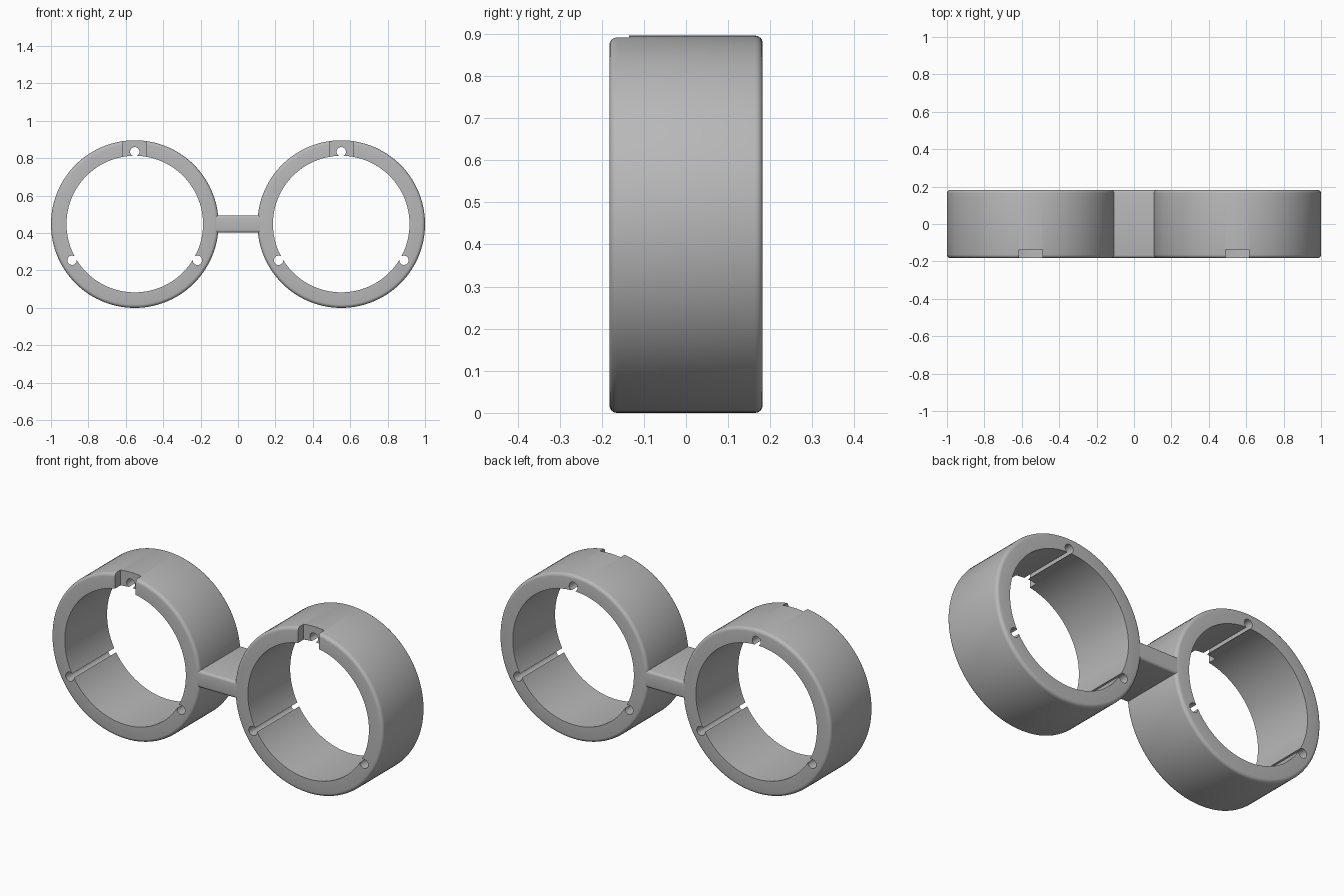
import bpy
import bmesh
from math import radians, sin, cos, pi
from mathutils import Matrix, Vector

RING_X, RING_Z = 0.552, 0.448
OUTER, INNER, HALF_DEPTH = 0.448, 0.365, 0.182
ROUND = 0.018

if "Cube" in bpy.data.objects:
    bpy.data.objects.remove(bpy.data.objects["Cube"], do_unlink=True)

# Single matte grey
grey = bpy.data.materials.new("plain_grey")
grey.use_nodes = True
grey.diffuse_color = (0.48, 0.48, 0.48, 1)
grey.node_tree.nodes["Principled BSDF"].inputs["Base Color"].default_value = grey.diffuse_color


def make_object(name, bm):
    bmesh.ops.recalc_face_normals(bm, faces=bm.faces)
    mesh = bpy.data.meshes.new(name)
    bm.to_mesh(mesh)
    bm.free()
    mesh.materials.append(grey)
    obj = bpy.data.objects.new(name, mesh)
    bpy.context.collection.objects.link(obj)
    return obj


def activate(obj):
    bpy.ops.object.select_all(action="DESELECT")
    obj.select_set(True)
    bpy.context.view_layer.objects.active = obj


def smooth(obj):
    activate(obj)
    bpy.ops.object.shade_smooth_by_angle(angle=radians(30))


def cut(obj, cutter):
    cutter.hide_render = True
    activate(obj)
    mod = obj.modifiers.new("cut", "BOOLEAN")
    mod.operation = "DIFFERENCE"
    mod.solver = "EXACT"
    mod.object = cutter
    bpy.ops.object.modifier_apply(modifier=mod.name)
    bpy.data.objects.remove(cutter, do_unlink=True)


def box(name, size, centre):
    bm = bmesh.new()
    bmesh.ops.create_cube(bm, size=1)
    bmesh.ops.scale(bm, vec=size, verts=bm.verts)
    bmesh.ops.translate(bm, vec=centre, verts=bm.verts)
    return bm


def ring(name, x):
    # Lathed band with rounded outer edges and sharp inner edges
    profile = [(INNER, HALF_DEPTH), (INNER, -HALF_DEPTH)]
    for side in (-1, 1):
        steps = range(5) if side < 0 else range(4, -1, -1)
        for i in steps:
            a = i / 4 * pi / 2
            profile.append((OUTER - ROUND + ROUND * sin(a),
                            side * (HALF_DEPTH - ROUND + ROUND * cos(a))))
    bm = bmesh.new()
    verts = [bm.verts.new((r, y, 0)) for r, y in profile]
    edges = [bm.edges.new((v, verts[i - 1])) for i, v in enumerate(verts)]
    bmesh.ops.spin(bm, geom=verts + edges, cent=(0, 0, 0), axis=(0, 1, 0),
                   angle=2 * pi, steps=120)
    bmesh.ops.remove_doubles(bm, verts=bm.verts, dist=0.0001)
    centre = Vector((x, 0, RING_Z))
    bmesh.ops.translate(bm, vec=centre, verts=bm.verts)
    obj = make_object(name, bm)

    # Three round grooves along the inner wall
    for degrees in (90, 210, 330):
        a = radians(degrees)
        pos = centre + Vector((cos(a), 0, sin(a))) * 0.387
        bm = bmesh.new()
        bmesh.ops.create_cone(bm, cap_ends=True, segments=26, radius1=0.025,
                              radius2=0.025, depth=0.6,
                              matrix=Matrix.Translation(pos) @ Matrix.Rotation(pi / 2, 4, "X"))
        cut(obj, make_object("groove_cutter", bm))

    # Notch through the top of the front edge
    notch = box("notch", (0.125, 0.1, 0.2), (x, -0.185, RING_Z + 0.42))
    cut(obj, make_object("notch_cutter", notch))
    smooth(obj)


ring("right_ring", -RING_X)
ring("left_ring", RING_X)

# Bridge plate with rounded long edges
bm = box("bridge", (0.26, 2 * HALF_DEPTH - 0.002, 0.092), (0, 0, RING_Z))
long_edges = [e for e in bm.edges if abs(e.verts[0].co.x - e.verts[1].co.x) > 0.1]
bmesh.ops.bevel(bm, geom=long_edges, offset=0.014, segments=4, profile=0.5, affect="EDGES")
smooth(make_object("bridge", bm))
